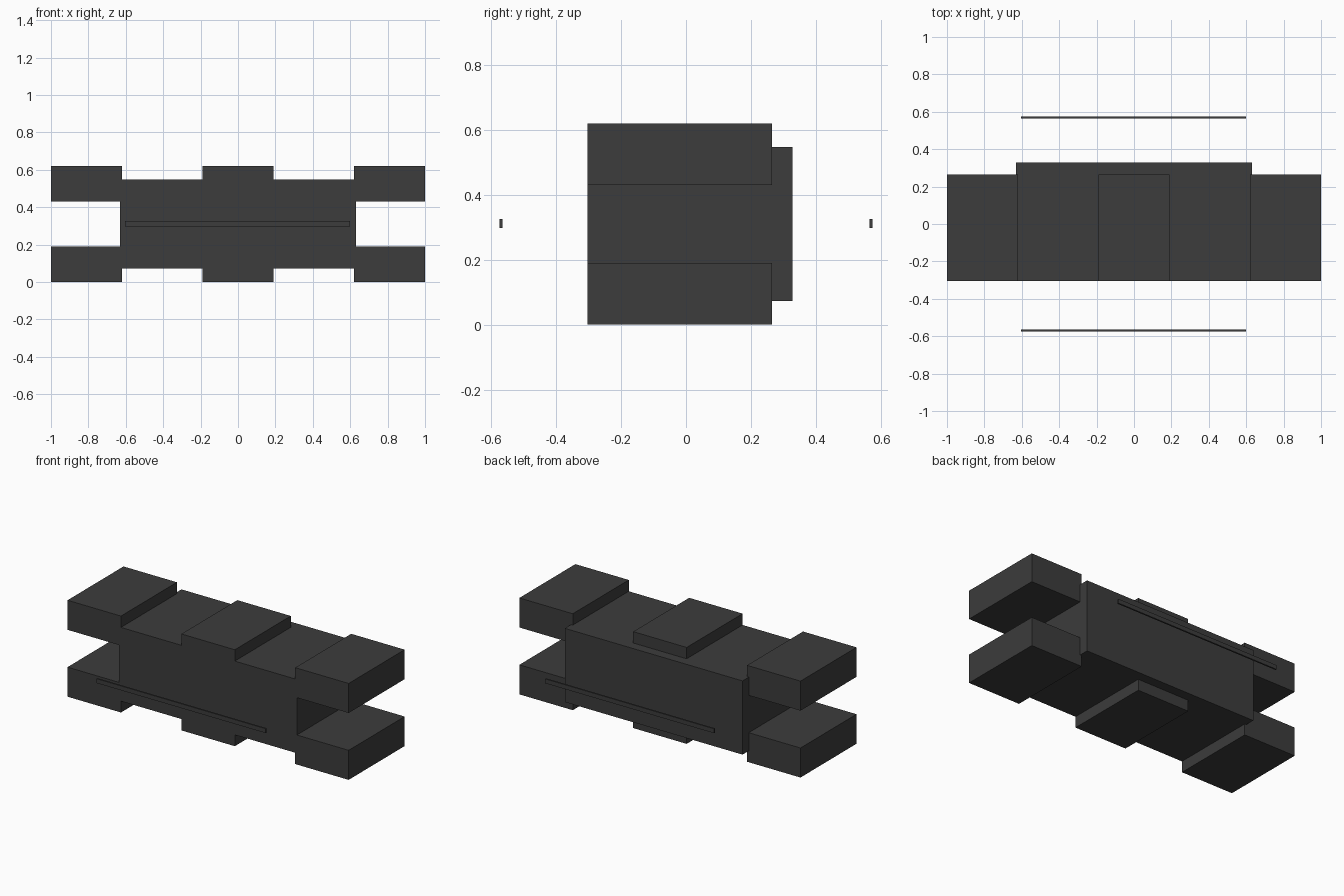
import bpy
import bmesh
from mathutils import Vector

if "Cube" in bpy.data.objects:
    bpy.data.objects.remove(bpy.data.objects["Cube"])

grey = bpy.data.materials.new("dark_grey")
grey.diffuse_color = (0.045, 0.045, 0.045, 1)
grey.use_nodes = True
grey.node_tree.nodes["Principled BSDF"].inputs["Base Color"].default_value = grey.diffuse_color


def solid(name, boxes):
    """Clean outer shell of a union of axis-aligned boxes (x0, x1, y0, y1, z0, z1)."""
    cuts = [sorted({v for b in boxes for v in b[2 * a:2 * a + 2]}) for a in range(3)]

    def filled(cell):
        if any(not 0 <= cell[a] < len(cuts[a]) - 1 for a in range(3)):
            return False
        mid = [(cuts[a][cell[a]] + cuts[a][cell[a] + 1]) / 2 for a in range(3)]
        return any(all(b[2 * a] < mid[a] < b[2 * a + 1] for a in range(3)) for b in boxes)

    bm = bmesh.new()
    nx, ny, nz = (len(c) - 1 for c in cuts)
    for cell in ((i, j, k) for i in range(nx) for j in range(ny) for k in range(nz)):
        if not filled(cell):
            continue
        for a in range(3):
            for side in (0, 1):
                neighbour = list(cell)
                neighbour[a] += 2 * side - 1
                if filled(neighbour):
                    continue
                corners = []
                for u, v in ((0, 0), (1, 0), (1, 1), (0, 1)):
                    step = [0, 0, 0]
                    step[a], step[(a + 1) % 3], step[(a + 2) % 3] = side, u, v
                    corners.append(bm.verts.new(Vector(
                        [cuts[n][cell[n] + step[n]] for n in range(3)])))
                bm.faces.new(corners if side else corners[::-1])
    bmesh.ops.remove_doubles(bm, verts=bm.verts[:], dist=1e-5)
    bmesh.ops.dissolve_limit(bm, angle_limit=0.01, verts=bm.verts[:], edges=bm.edges[:])
    mesh = bpy.data.meshes.new(name)
    bm.to_mesh(mesh)
    bm.free()
    mesh.materials.append(grey)
    obj = bpy.data.objects.new(name, mesh)
    bpy.context.collection.objects.link(obj)
    return obj


# Central block, reaching further back than the pads
FRONT, PAD_BACK = -0.304, 0.265
parts = [(-0.632, 0.632, FRONT, 0.328, 0.073, 0.547)]

# Three upper and three lower pads, flush with the front
for z0, z1 in ((0, 0.19), (0.43, 0.62)):
    for x0, x1 in ((-1, -0.62), (-0.19, 0.19), (0.62, 1)):
        parts.append((x0, x1, FRONT, PAD_BACK, z0, z1))
solid("body", parts)

# Thin floating bars in front and behind
for name, y in (("front_bar", -0.57), ("back_bar", 0.57)):
    solid(name, [(-0.603, 0.6, y - 0.005, y + 0.005, 0.297, 0.325)])
